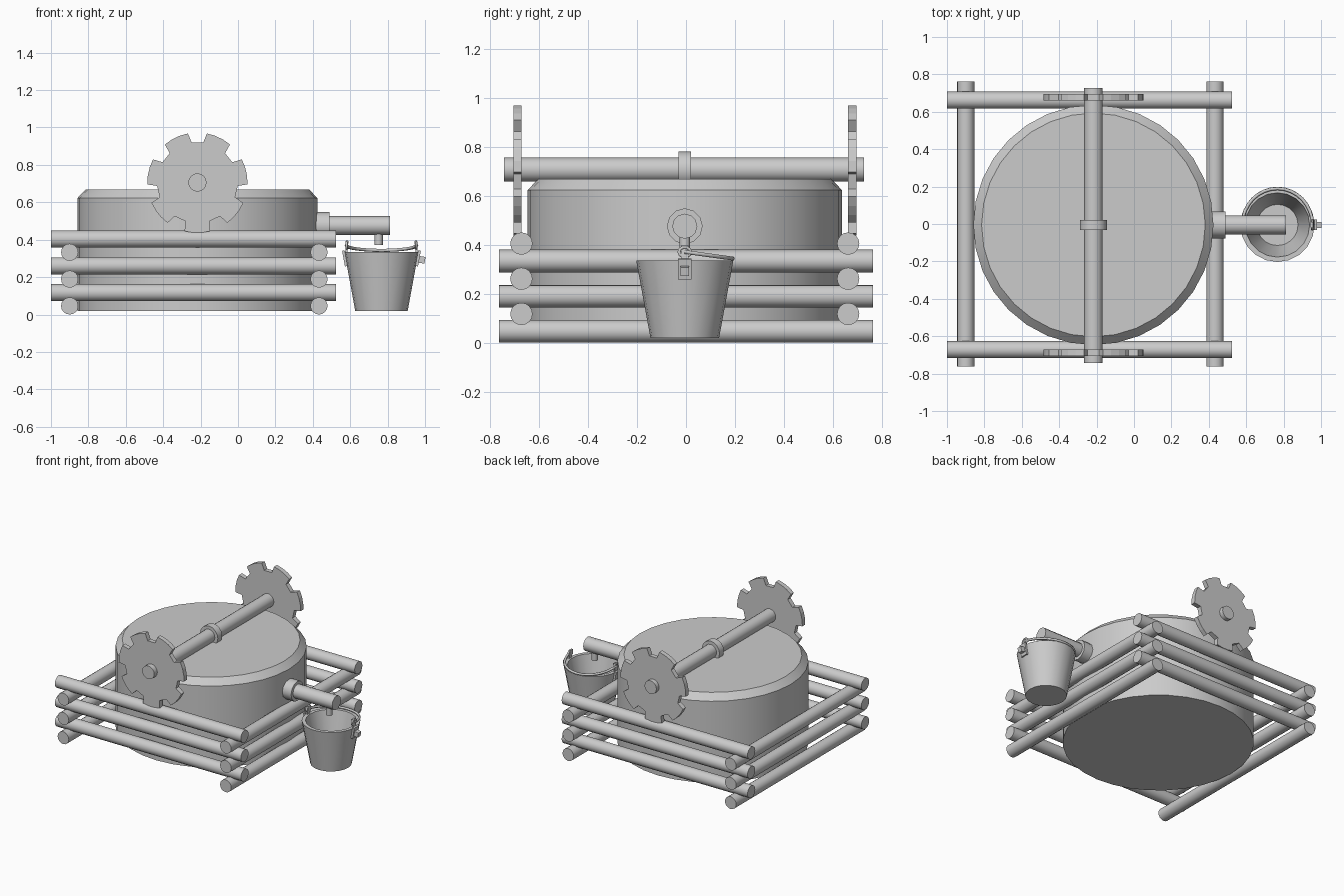
import bpy, bmesh
from math import sin, cos, pi, radians
from mathutils import Matrix, Vector

if "Cube" in bpy.data.objects:
    bpy.data.objects.remove(bpy.data.objects["Cube"])

Y0 = -0.005           # centre line in y
TX = -0.217           # tank and axle centre in x
BX = 0.767            # bucket centre in x


def finish(name, bm, smooth=True):
    bmesh.ops.recalc_face_normals(bm, faces=bm.faces)
    mesh = bpy.data.meshes.new(name)
    bm.to_mesh(mesh)
    bm.free()
    ob = bpy.data.objects.new(name, mesh)
    bpy.context.collection.objects.link(ob)
    if smooth:
        bpy.ops.object.select_all(action='DESELECT')
        ob.select_set(True)
        bpy.context.view_layer.objects.active = ob
        bpy.ops.object.shade_smooth_by_angle(angle=radians(35))
    return ob


def rod(name, a, b, r, sides=16):
    """Capped cylinder from point a to point b."""
    a, b = Vector(a), Vector(b)
    bm = bmesh.new()
    rot = (b - a).to_track_quat('Z', 'Y').to_matrix().to_4x4()
    bmesh.ops.create_cone(bm, cap_ends=True, segments=sides, radius1=r, radius2=r,
                          depth=(b - a).length,
                          matrix=Matrix.Translation((a + b) / 2) @ rot)
    return finish(name, bm)


def lathe(name, profile, x, y, sides):
    """Turned solid: (radius, z) profile, both ends closed with a cap."""
    bm = bmesh.new()
    rings = [[bm.verts.new((x + r * cos(2 * pi * i / sides), y + r * sin(2 * pi * i / sides), z))
              for i in range(sides)] for r, z in profile]
    for lo, hi in zip(rings, rings[1:]):
        for i in range(sides):
            j = (i + 1) % sides
            bm.faces.new((lo[i], lo[j], hi[j], hi[i]))
    bm.faces.new(rings[0])
    bm.faces.new(rings[-1])
    return finish(name, bm)


def box(name, centre, size, tilt=0):
    bm = bmesh.new()
    bmesh.ops.create_cube(bm, size=1, matrix=Matrix.Translation(centre)
                          @ Matrix.Rotation(tilt, 4, 'Y') @ Matrix.Diagonal((*size, 1)))
    return finish(name, bm, False)


def gear(name, y, teeth=7, r_out=0.268, r_in=0.216, thick=0.034):
    bm = bmesh.new()
    pts = []
    for k in range(teeth):
        mid = 90 + (k + 0.5) * 360 / teeth
        for d, r in ((-17.5, r_in), (-14.8, r_out), (-5, r_out), (5, r_out),
                     (14.8, r_out), (17.5, r_in)):
            t = radians(mid + d)
            pts.append((TX + r * cos(t), y - thick / 2, 0.705 + r * sin(t)))
    face = bm.faces.new([bm.verts.new(p) for p in pts])
    ext = bmesh.ops.extrude_face_region(bm, geom=[face], use_keep_orig=True)
    bmesh.ops.translate(bm, vec=(0, thick, 0),
                        verts=[v for v in ext['geom'] if isinstance(v, bmesh.types.BMVert)])
    return finish(name, bm, False)


def wire(name, pts, r, closed=False):
    cu = bpy.data.curves.new(name, 'CURVE')
    cu.dimensions = '3D'
    cu.bevel_depth = r
    cu.bevel_resolution = 1
    cu.use_fill_caps = True
    sp = cu.splines.new('POLY')
    sp.points.add(len(pts) - 1)
    for p, co in zip(sp.points, pts):
        p.co = (*co, 1)
    sp.use_cyclic_u = closed
    ob = bpy.data.objects.new(name, cu)
    bpy.context.collection.objects.link(ob)
    bpy.ops.object.select_all(action='DESELECT')
    ob.select_set(True)
    bpy.context.view_layer.objects.active = ob
    bpy.ops.object.convert(target='MESH')
    bpy.ops.object.shade_smooth()


# Tank with chamfered top edge
lathe("tank", [(0.642, 0.018), (0.642, 0.622), (0.598, 0.668)], TX, Y0, 32)

# Stacked log fence around the tank
for i in range(3):
    z = 0.046 + i * 0.1435
    for side, x in (("left", -0.9), ("right", 0.433)):
        rod(f"{side}_log_{i}", (x, -0.763, z), (x, 0.763, z), 0.046)
    for side, y in (("front", Y0 - 0.667), ("back", Y0 + 0.667)):
        rod(f"{side}_log_{i}", (-1, y, z + 0.071), (0.525, y, z + 0.071), 0.0455)

# Axle, its collar and the two gears
rod("axle", (TX, -0.742, 0.706), (TX, 0.726, 0.706), 0.049)
rod("axle_collar", (TX, Y0 - 0.026, 0.706), (TX, Y0 + 0.026, 0.706), 0.073)
gear("front_gear", Y0 - 0.683)
gear("back_gear", Y0 + 0.683)

# Outlet pipe with flange and drip spout
rod("pipe_flange", (0.39, Y0, 0.475), (0.49, Y0, 0.475), 0.073, 12)
rod("pipe", (0.4, Y0, 0.475), (0.812, Y0, 0.475), 0.051, 12)
rod("spout", (0.752, Y0, 0.45), (0.752, Y0, 0.372), 0.022, 12)

# Hollow bucket
lathe("bucket", [(0.14, 0.018), (0.198, 0.334), (0.172, 0.334), (0.11, 0.05)], BX, Y0, 20)

# Bucket ears, rivets and handle eyes
for side, s in (("left", -1), ("right", 1)):
    box(f"{side}_ear", (BX + s * 0.196, Y0, 0.3), (0.014, 0.056, 0.085), s * 0.18)
    box(f"{side}_ear_tab", (BX + s * 0.186, Y0, 0.355), (0.012, 0.03, 0.08), s * -0.1)
    wire(f"{side}_handle_eye",
         [(BX + s * 0.186, Y0 + 0.024 * cos(t * pi / 5), 0.37 + 0.02 * sin(t * pi / 5))
          for t in range(10)], 0.007, True)
box("right_rivet", (BX + 0.213, Y0, 0.293), (0.04, 0.034, 0.036), 0.18)

# Folded wire handle resting on the back rim
wire("bucket_handle",
     [(BX + 0.188 * cos(pi * t / 16), Y0 + 0.195 * sin(pi * t / 16),
       0.37 - 0.027 * sin(pi * t / 16)) for t in range(17)], 0.009)
